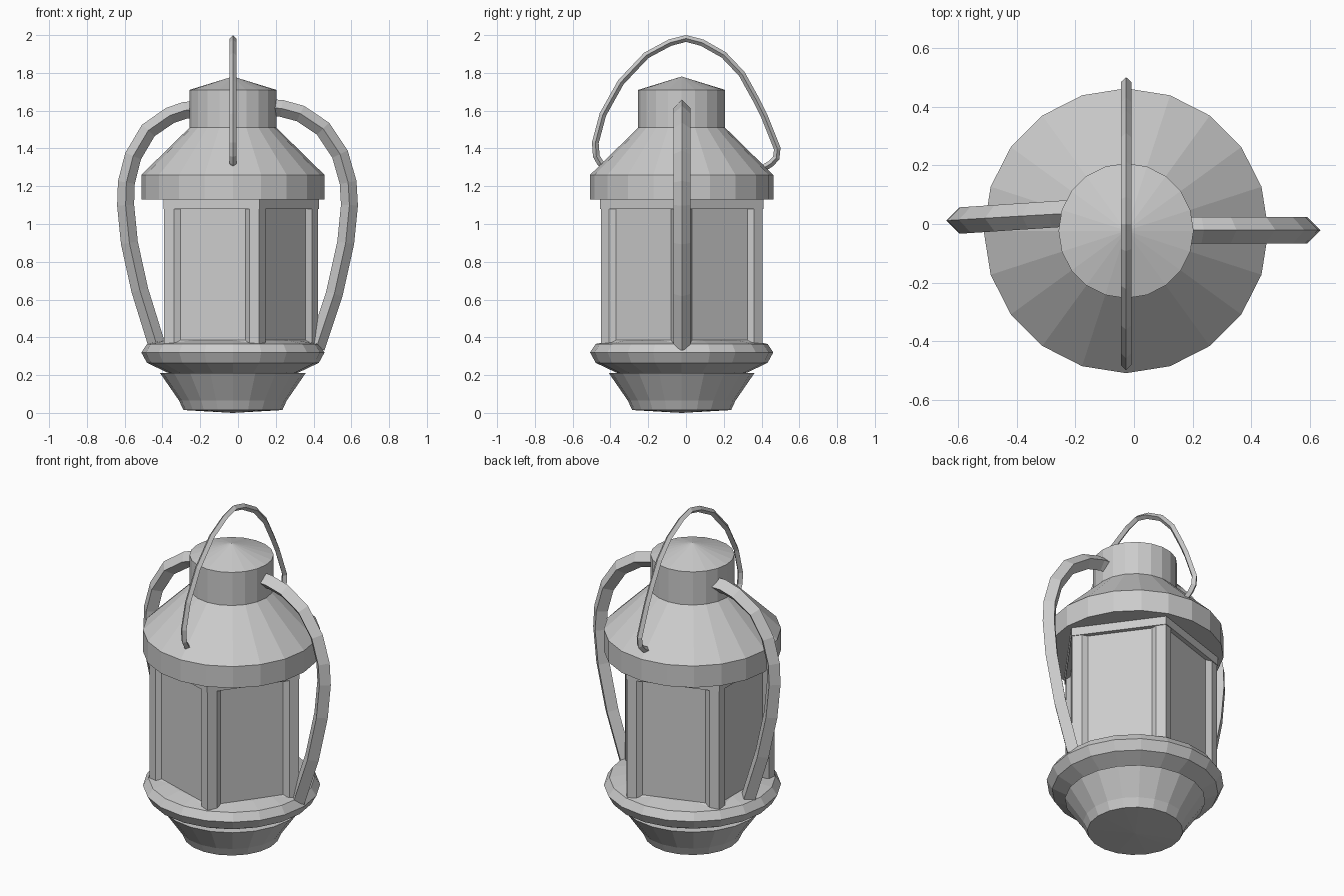
import bpy, bmesh, math
from mathutils import Vector

if "Cube" in bpy.data.objects:
    bpy.data.objects.remove(bpy.data.objects["Cube"])

CX, CY = -0.027, -0.023


def finish(name, bm):
    bmesh.ops.remove_doubles(bm, verts=bm.verts, dist=1e-5)
    bmesh.ops.recalc_face_normals(bm, faces=bm.faces)
    me = bpy.data.meshes.new(name)
    bm.to_mesh(me)
    bm.free()
    ob = bpy.data.objects.new(name, me)
    bpy.context.collection.objects.link(ob)
    return ob


def loft(name, rings):
    """Skin closed rings of points, capping both ends."""
    bm = bmesh.new()
    rows = [[bm.verts.new(p) for p in ring] for ring in rings]
    n = len(rows[0])
    for a, b in zip(rows, rows[1:]):
        for i in range(n):
            j = (i + 1) % n
            bm.faces.new((a[i], a[j], b[j], b[i]))
    bm.faces.new(rows[0])
    bm.faces.new(rows[-1])
    return finish(name, bm)


def lathe(name, profile, sides):
    step = math.tau / sides
    return loft(name, [[(CX + r * math.cos(i * step), CY + r * math.sin(i * step), z)
                        for i in range(sides)] for r, z in profile])


def sweep(name, path, radius, side):
    """Diamond section along a flat path; side is the plane's normal."""
    pts = [Vector(p) for p in path]
    side = Vector(side)
    rings = []
    for i, p in enumerate(pts):
        t = (pts[min(i + 1, len(pts) - 1)] - pts[max(i - 1, 0)]).normalized()
        n = t.cross(side).normalized()
        rings.append([p + n * radius, p + side * radius, p - n * radius, p - side * radius])
    return loft(name, rings)


# Roof with brim, chimney and pointed cap
lathe("roof", [(0.40, 1.13), (0.485, 1.13), (0.485, 1.26), (0.23, 1.51),
               (0.23, 1.71), (0.002, 1.78)], 20)

# Base cup and the rim above it
lathe("base_cup", [(0.002, 0.0), (0.262, 0.015), (0.285, 0.065), (0.385, 0.21), (0.30, 0.212)], 20)
lathe("base_rim", [(0.30, 0.20), (0.35, 0.215), (0.455, 0.265), (0.485, 0.32),
                   (0.455, 0.365), (0.36, 0.385)], 20)

# Five-sided body: glass, top and bottom beams
R = 0.455
lathe("glass", [(0.424, 0.35), (0.424, 1.14)], 5)
lathe("top_beam", [(R, 1.08), (R, 1.14)], 5)
lathe("bottom_beam", [(R - 0.01, 0.34), (R - 0.01, 0.37), (0.424, 0.385)], 5)

# Corner posts with bevelled inner sides
for k in range(5):
    a = math.tau * k / 5
    corner = Vector((CX + (R - 0.005) * math.cos(a), CY + (R - 0.005) * math.sin(a), 0))
    section = [corner]
    for s in (1, -1):
        m = a + s * math.radians(36)
        out = Vector((math.cos(m), math.sin(m), 0))
        along = Vector((-math.sin(m), math.cos(m), 0)) * s
        pair = [corner + along * 0.055, corner + along * 0.089 - out * 0.025]
        section += pair if s == 1 else [
            corner - Vector((math.cos(a), math.sin(a), 0)) * 0.1] + pair[::-1]
    loft(f"corner_post_{k + 1}", [[p + Vector((0, 0, z)) for p in section] for z in (0.35, 1.10)])

# Side arms from chimney to base rim
right = [(0.17, 1.615), (0.23, 1.612), (0.33, 1.585), (0.45, 1.505), (0.54, 1.37), (0.583, 1.22),
         (0.59, 1.10), (0.57, 0.90), (0.51, 0.63), (0.415, 0.345)]
left = [(-0.22, 1.605), (-0.28, 1.602), (-0.36, 1.575), (-0.475, 1.495), (-0.555, 1.36),
        (-0.591, 1.22), (-0.595, 1.10), (-0.575, 0.90), (-0.52, 0.65), (-0.43, 0.36)]
sweep("right_arm", [(x, -0.021, z) for x, z in right], 0.045, (0, 1, 0))
sweep("left_arm", [(x, 0.051 + 0.066 * x, z) for x, z in left], 0.045, (0, 1, 0))

# Carrying bail over the top
bail = [(-0.425, 1.30), (-0.455, 1.325), (-0.475, 1.36), (-0.48, 1.43), (-0.44, 1.58),
        (-0.345, 1.75), (-0.21, 1.893), (-0.085, 1.96), (0, 1.982), (0.085, 1.96),
        (0.2, 1.895), (0.295, 1.795), (0.37, 1.66), (0.415, 1.57), (0.483, 1.40),
        (0.478, 1.35), (0.45, 1.32), (0.40, 1.29)]
sweep("carrying_bail", [(CX, y, z) for y, z in bail], 0.018, (1, 0, 0))
